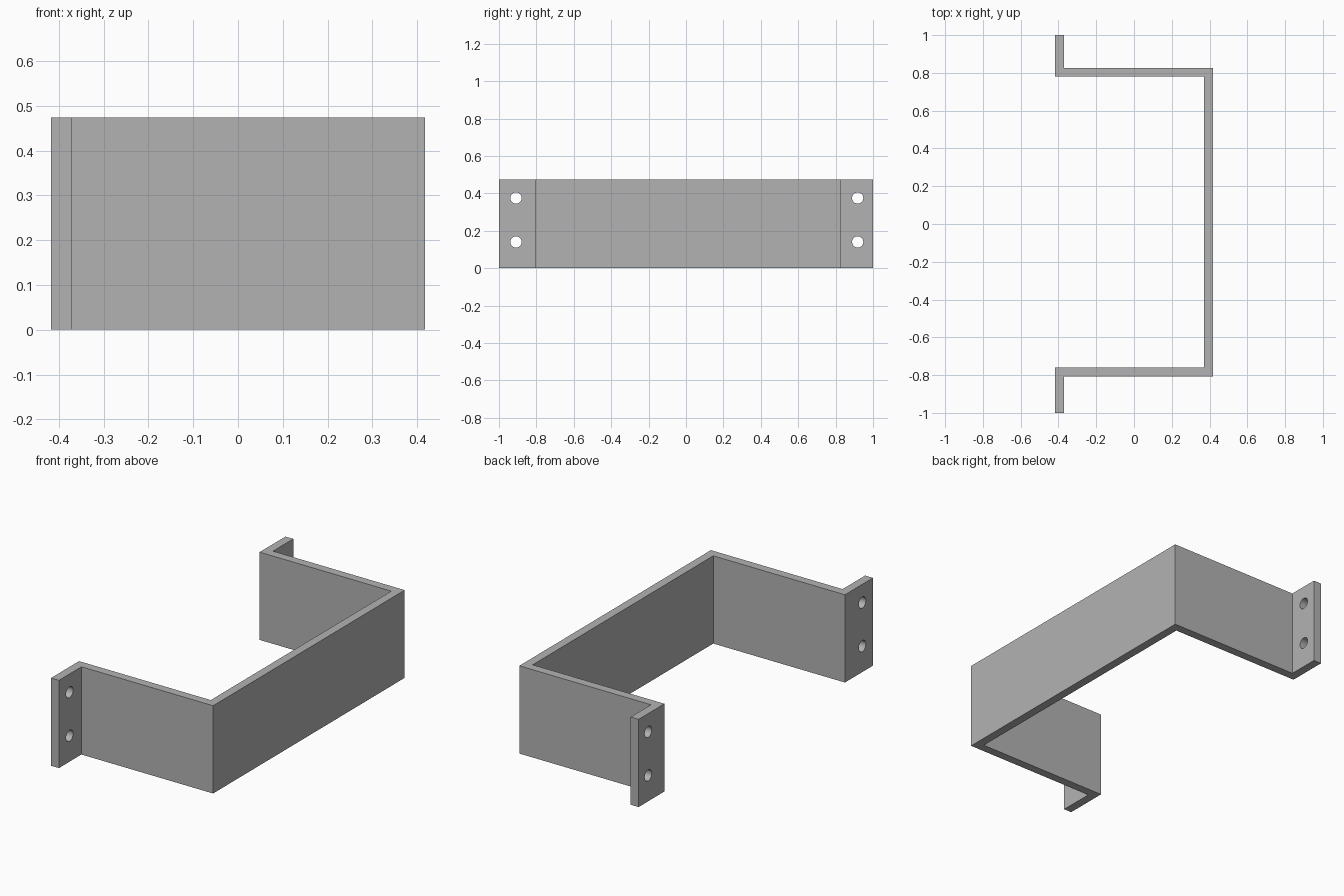
import bpy, bmesh, math
from mathutils import Matrix

cube = bpy.data.objects.get("Cube")
if cube:
    bpy.data.objects.remove(cube, do_unlink=True)

HEIGHT, WALL, HALF = 0.474, 0.047, 0.417
FRONT, BACK = -0.808, 0.827      # outer faces of the two arms

metal = bpy.data.materials.new("grey metal")
metal.use_nodes = True
grey = (0.45, 0.45, 0.45, 1)
metal.diffuse_color = grey
metal.node_tree.nodes["Principled BSDF"].inputs["Base Color"].default_value = grey


def finish(bm, name):
    bmesh.ops.recalc_face_normals(bm, faces=bm.faces)
    mesh = bpy.data.meshes.new(name)
    bm.to_mesh(mesh)
    bm.free()
    mesh.materials.append(metal)
    obj = bpy.data.objects.new(name, mesh)
    bpy.context.collection.objects.link(obj)
    return obj


# Bent strip: hat-shaped outline extruded upward
inner = -HALF + WALL
outline = [
    (-HALF, -1), (inner, -1), (inner, FRONT), (HALF, FRONT),
    (HALF, BACK), (inner, BACK), (inner, 1), (-HALF, 1),
    (-HALF, BACK - WALL), (HALF - WALL, BACK - WALL),
    (HALF - WALL, FRONT + WALL), (-HALF, FRONT + WALL),
]
bm = bmesh.new()
base = bm.faces.new([bm.verts.new((x, y, 0)) for x, y in outline])
top = bmesh.ops.extrude_face_region(bm, geom=[base])
verts = [v for v in top["geom"] if isinstance(v, bmesh.types.BMVert)]
bmesh.ops.translate(bm, verts=verts, vec=(0, 0, HEIGHT))
bracket = finish(bm, "bracket")

# Screw holes through both flanges
bm = bmesh.new()
for y in (-0.909, 0.918):
    for z in (0.14, 0.375):
        place = Matrix.Translation((-HALF + WALL / 2, y, z)) @ Matrix.Rotation(math.pi / 2, 4, "Y")
        bmesh.ops.create_cone(bm, cap_ends=True, segments=32, radius1=0.03,
                              radius2=0.03, depth=WALL * 3, matrix=place)
cutter = finish(bm, "hole_cutter")
cutter.hide_render = True

cut = bracket.modifiers.new("screw holes", "BOOLEAN")
cut.operation = "DIFFERENCE"
cut.solver = "EXACT"
cut.object = cutter
bpy.context.view_layer.objects.active = bracket
bracket.select_set(True)
bpy.ops.object.modifier_apply(modifier=cut.name)
bpy.data.objects.remove(cutter, do_unlink=True)
bpy.ops.object.shade_smooth_by_angle(angle=math.radians(30))
